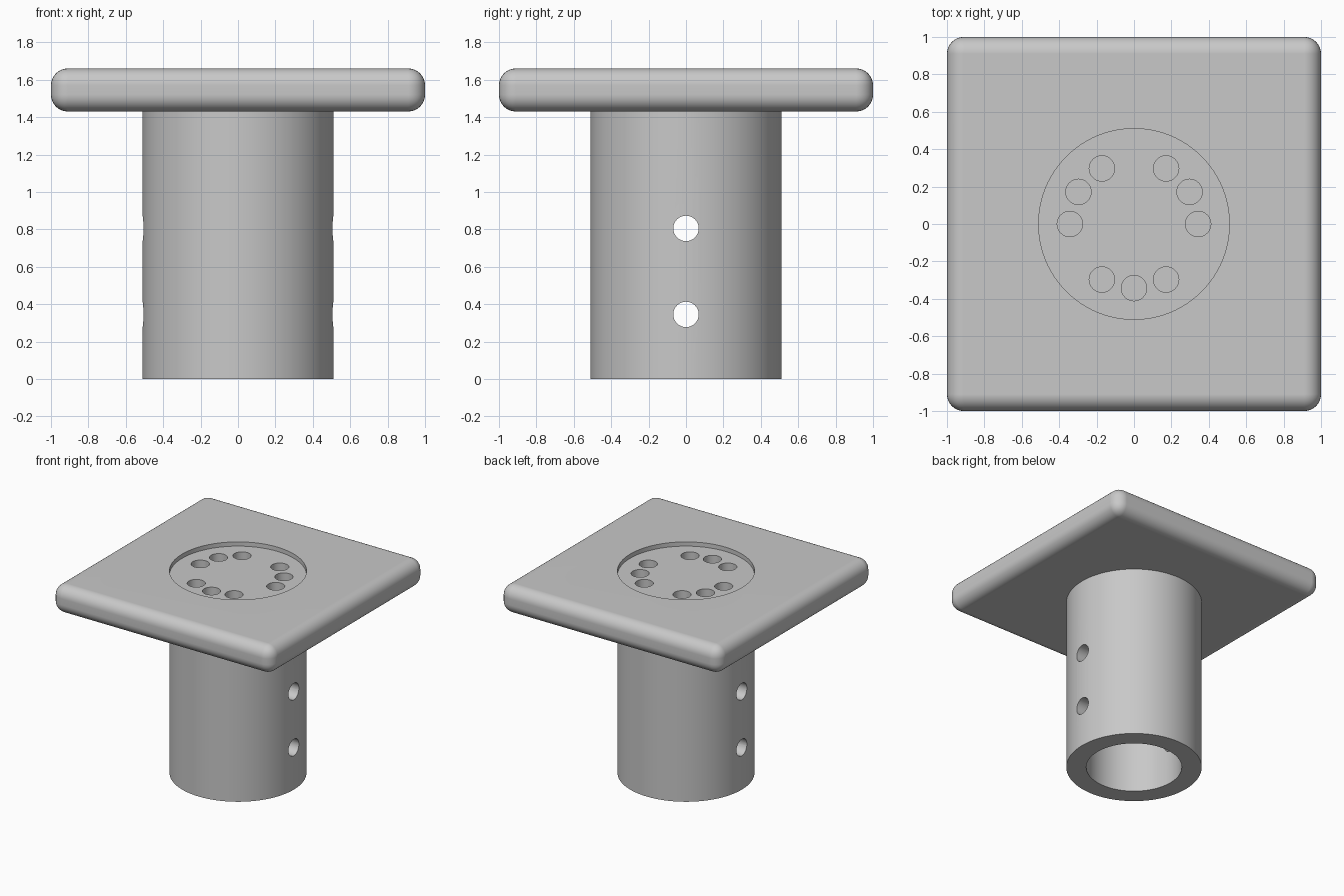
import bpy
import math

cube = bpy.data.objects.get("Cube")
if cube:
    bpy.data.objects.remove(cube, do_unlink=True)

TUBE_R, BORE_R, HOLE_R = 0.51, 0.36, 0.068
PLATE_BOTTOM, PLATE_TOP = 1.43, 1.66
RECESS_FLOOR = 1.625
HOLE_FLOOR = 1.49

grey = bpy.data.materials.new("light_grey")
grey.use_nodes = True
colour = (0.58, 0.58, 0.58, 1)
grey.diffuse_color = colour
grey.node_tree.nodes["Principled BSDF"].inputs["Base Color"].default_value = colour


def cylinder(name, radius, z0, z1, x=0, y=0, sides=48):
    bpy.ops.mesh.primitive_cylinder_add(vertices=sides, radius=radius, depth=z1 - z0,
                                        location=(x, y, (z0 + z1) / 2))
    obj = bpy.context.object
    obj.name = name
    return obj


def apply_modifier(obj, mod):
    bpy.context.view_layer.objects.active = obj
    bpy.ops.object.modifier_apply(modifier=mod.name)


def cut(obj, cutter):
    mod = obj.modifiers.new("cut", "BOOLEAN")
    mod.operation = "DIFFERENCE"
    mod.solver = "EXACT"
    mod.object = cutter
    apply_modifier(obj, mod)
    bpy.data.objects.remove(cutter, do_unlink=True)


def finish(obj):
    obj.data.materials.clear()
    obj.data.materials.append(grey)
    bpy.ops.object.select_all(action="DESELECT")
    obj.select_set(True)
    bpy.context.view_layer.objects.active = obj
    bpy.ops.object.shade_smooth_by_angle(angle=math.radians(30))
    normals = obj.modifiers.new("even_shading", "WEIGHTED_NORMAL")
    normals.keep_sharp = True


# Square plate with rounded edges and corners
bpy.ops.mesh.primitive_cube_add(size=1, location=(0, 0, (PLATE_BOTTOM + PLATE_TOP) / 2))
plate = bpy.context.object
plate.name = "top_plate"
plate.scale = (2, 2, PLATE_TOP - PLATE_BOTTOM)
bpy.ops.object.transform_apply(location=False, rotation=False, scale=True)
bevel = plate.modifiers.new("round_edges", "BEVEL")
bevel.width = 0.09
bevel.segments = 8
apply_modifier(plate, bevel)

# Shallow round recess, then three groups of three blind holes in its floor
cut(plate, cylinder("recess_cutter", TUBE_R, RECESS_FLOOR, PLATE_TOP + 0.1, sides=96))
for group in (30, 150, 270):
    for step in (-30, 0, 30):
        a = math.radians(group + step)
        cut(plate, cylinder("hole_cutter", HOLE_R, HOLE_FLOOR, PLATE_TOP + 0.1,
                            0.343 * math.cos(a), 0.343 * math.sin(a), 32))
finish(plate)

# Hollow post below the plate
post = cylinder("post", TUBE_R, 0, PLATE_BOTTOM, sides=96)
cut(post, cylinder("bore_cutter", BORE_R, -0.1, PLATE_BOTTOM + 0.1, sides=96))

# Two cross holes drilled from side to side
for z in (0.345, 0.805):
    drill = cylinder("drill_cutter", HOLE_R, -1, 1, sides=32)
    drill.location.z = z
    drill.rotation_euler.y = math.pi / 2
    cut(post, drill)
finish(post)
